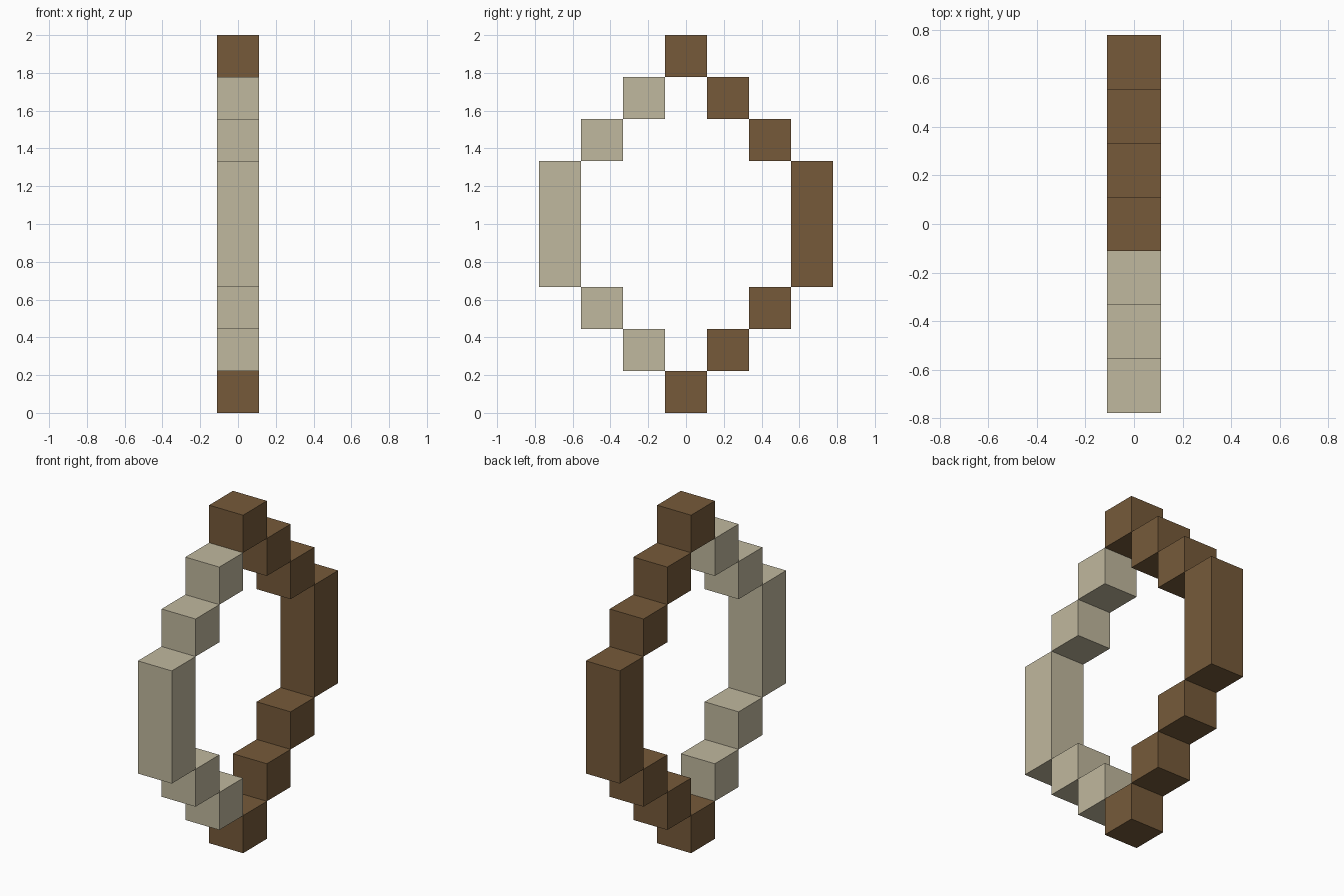
import bpy
import bmesh

cube = bpy.data.objects.get("Cube")
if cube:
    bpy.data.objects.remove(cube, do_unlink=True)

U = 2 / 9  # one block


def make_material(name, color):
    mat = bpy.data.materials.new(name)
    mat.use_nodes = True
    mat.diffuse_color = color
    mat.node_tree.nodes["Principled BSDF"].inputs["Base Color"].default_value = color
    return mat


wood = make_material("brown wood", (0.181, 0.102, 0.042, 1))
string = make_material("pale string", (0.527, 0.479, 0.342, 1))


def block(name, column, row, height, mat):
    """Box one block wide; column is counted from the middle, row from the floor."""
    bm = bmesh.new()
    bmesh.ops.create_cube(bm, size=U)
    bmesh.ops.scale(bm, vec=(1, 1, height), verts=bm.verts)
    mesh = bpy.data.meshes.new(name)
    bm.to_mesh(mesh)
    bm.free()
    mesh.materials.append(mat)
    obj = bpy.data.objects.new(name, mesh)
    obj.location = (0, column * U, (row + height / 2) * U)
    bpy.context.collection.objects.link(obj)


# End tips, both wood
block("lower_tip", 0, 0, 1, wood)
block("upper_tip", 0, 8, 1, wood)

# Pale front half and wooden back half, stepping out to a tall grip
for side, label, mat in ((-1, "front", string), (1, "back", wood)):
    for step in (1, 2):
        block(f"{label}_lower_step_{step}", side * step, step, 1, mat)
        block(f"{label}_upper_step_{step}", side * step, 8 - step, 1, mat)
    block(f"{label}_upright", side * 3, 3, 3, mat)
